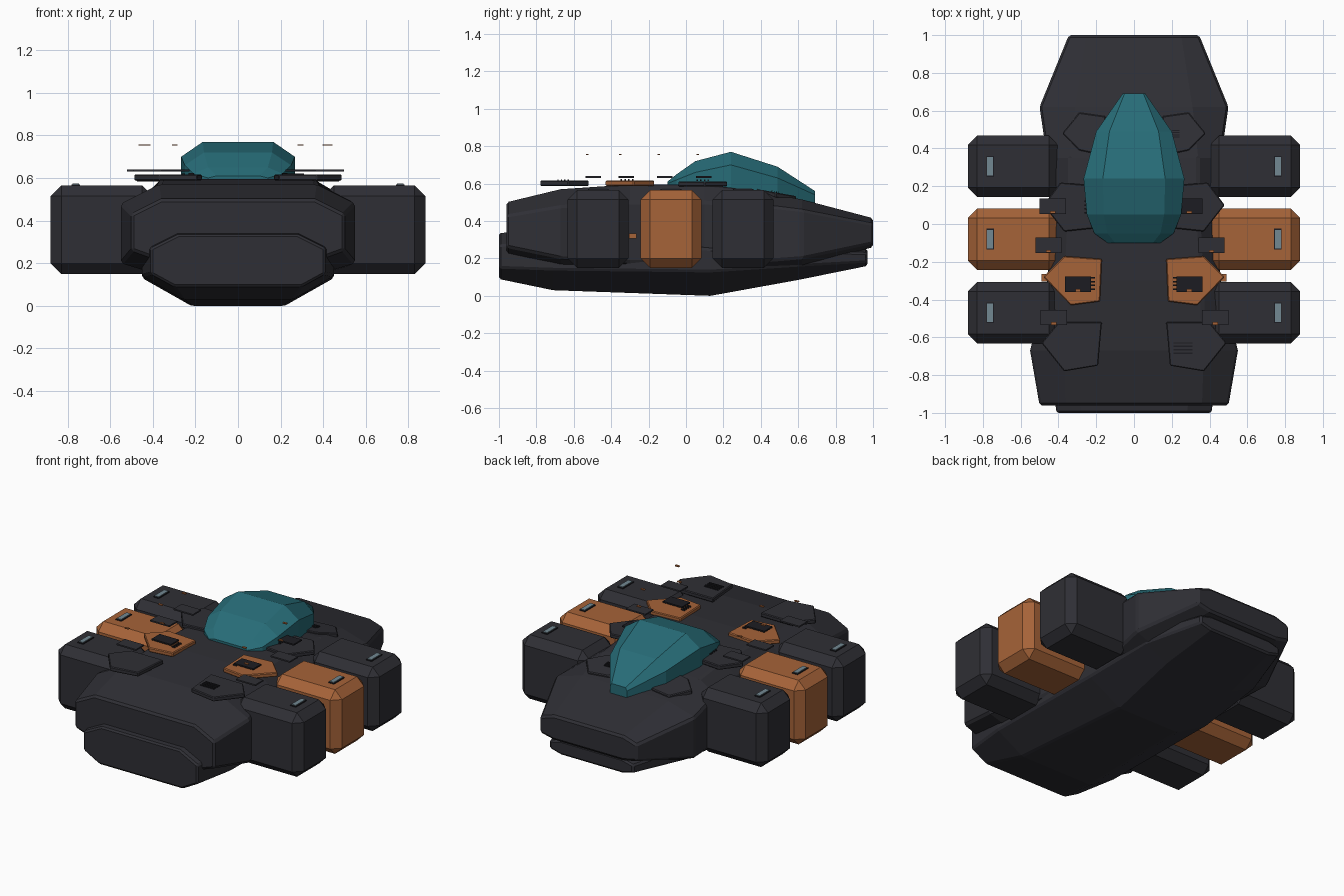
import bpy, bmesh
from mathutils import Matrix, Vector

cube = bpy.data.objects.get("Cube")
if cube:
    bpy.data.objects.remove(cube, do_unlink=True)


def material(name, rgb):
    m = bpy.data.materials.new(name)
    m.use_nodes = True
    m.diffuse_color = (*rgb, 1)
    m.node_tree.nodes["Principled BSDF"].inputs["Base Color"].default_value = (*rgb, 1)
    return m


DARK = material("dark hull", (.028, .028, .035))
BLACK = material("black trim", (.012, .012, .016))
ORANGE = material("burnt orange", (.38, .125, .04))
TEAL = material("teal glass", (.02, .15, .185))
LIGHT = material("pale lamp", (.17, .25, .29))


def finish(name, bm, mat, bevel=0):
    bmesh.ops.recalc_face_normals(bm, faces=bm.faces)
    mesh = bpy.data.meshes.new(name)
    bm.to_mesh(mesh)
    bm.free()
    ob = bpy.data.objects.new(name, mesh)
    bpy.context.collection.objects.link(ob)
    mesh.materials.append(mat)
    if bevel:
        mod = ob.modifiers.new("edge", "BEVEL")
        mod.width, mod.segments, mod.limit_method = bevel, 1, 'ANGLE'
        mod.angle_limit = .5
    return ob


def box(name, centre, size, mat, bevel=0):
    bm = bmesh.new()
    bmesh.ops.create_cube(bm, size=1, matrix=Matrix.Translation(centre) @ Matrix.Diagonal((*size, 1)))
    return finish(name, bm, mat, bevel)


def loft(name, sections, mat, bevel=0):
    """Skin eight-sided rings: y, side, top and bottom half widths, four heights."""
    bm = bmesh.new()
    rings = []
    for y, side, top, bottom, z3, z2, z1, z0 in sections:
        half = [(bottom, z0), (side, z1), (side, z2), (top, z3)]
        pts = half + [(-x, z) for x, z in reversed(half)]
        rings.append([bm.verts.new((x, y, z)) for x, z in pts])
    for a, b in zip(rings, rings[1:]):
        for i in range(8):
            j = (i + 1) % 8
            bm.faces.new((a[i], a[j], b[j], b[i]))
    bm.faces.new(rings[0])
    bm.faces.new(rings[-1])
    return finish(name, bm, mat, bevel)


def plate(name, outline, z, thick, mat, side, slope=0):
    bm = bmesh.new()
    y0 = sum(p[1] for p in outline) / len(outline)
    face = bm.faces.new([bm.verts.new((side * x, y, z + slope * (y - y0))) for x, y in outline])
    new = bmesh.ops.extrude_face_region(bm, geom=[face])["geom"]
    bmesh.ops.translate(bm, vec=Vector((0, 0, thick)),
                        verts=[v for v in new if isinstance(v, bmesh.types.BMVert)])
    return finish(name, bm, mat, .005)


# Hull halves
loft("upper_hull", [
    (-.96, .50, .36, .36, .50, .43, .26, .21),
    (-.67, .55, .37, .42, .57, .48, .20, .16),
    (-.30, .46, .36, .40, .595, .50, .18, .14),
    (.10, .43, .34, .38, .595, .50, .17, .13),
    (.35, .46, .34, .40, .565, .49, .18, .14),
    (.62, .50, .31, .40, .515, .46, .20, .16),
    (1.0, .345, .25, .25, .415, .385, .28, .26)], DARK, .012)
loft("lower_hull", [
    (-1.0, .41, .28, .30, .335, .27, .15, .09),
    (-.71, .45, .32, .26, .36, .30, .14, .03),
    (.13, .45, .32, .22, .30, .25, .13, 0),
    (.60, .42, .30, .25, .28, .24, .16, .085),
    (.97, .30, .22, .22, .25, .23, .18, .16)], DARK, .01)

# Faceted canopy
loft("canopy", [
    (-.10, .14, .10, .12, .61, .60, .58, .57),
    (-.05, .21, .14, .18, .65, .62, .58, .56),
    (.05, .25, .16, .22, .72, .66, .58, .55),
    (.24, .267, .165, .24, .77, .70, .58, .53),
    (.49, .20, .13, .18, .69, .63, .54, .50),
    (.69, .06, .05, .05, .56, .54, .50, .49)], TEAL)

# Side pods with lamps
for label, y, mat in (("front", -.47, DARK), ("middle", -.08, ORANGE), ("rear", .305, DARK)):
    for side, s in (("left", 1), ("right", -1)):
        box(f"{label}_{side}_pod", (s * .64, y, .357), (.48, .325, .415), mat, .05)
        box(f"{label}_{side}_lamp_frame", (s * .762, y, .566), (.04, .11, .008), BLACK)
        box(f"{label}_{side}_lamp", (s * .762, y, .57), (.03, .098, .009), LIGHT)

# Five-sided deck armour, mirrored
armour = [
    ("front", [(.40, -.52), (.17, -.52), (.19, -.75), (.37, -.78), (.49, -.63)], .588, DARK, 0),
    ("mid_front", [(.37, -.17), (.17, -.185), (.18, -.41), (.335, -.43), (.48, -.28)], .588, ORANGE, 0),
    ("mid_rear", [(.39, .22), (.17, .20), (.18, -.02), (.37, -.04), (.48, .10)], .584, DARK, 0),
    ("rear", [(.29, .59), (.15, .57), (.15, .36), (.29, .39), (.38, .48)], .525, DARK, -.18)]
for label, outline, z, mat, slope in armour:
    for side, s in (("left", 1), ("right", -1)):
        plate(f"{label}_{side}_armour", outline, z, .028, mat, s, slope)

# Thin hovering panels, each with a tiny marker above
panels = [(.43, -.495), (-.425, -.495), (.293, -.32), (-.297, -.32),
          (.41, -.113), (-.453, -.113), (.293, .095), (-.43, .095)]
for i, (x, y) in enumerate(panels):
    box(f"hover_panel_{i}", (x, y, .635), (.138, .082, .009), BLACK if abs(x) < .3 else DARK)
    box(f"marker_{i}", (x, y - .032, .755), (.028, .014, .006), ORANGE)

# Vent slats and side fittings
for i in range(4):
    box(f"front_vent_{i}", (.26, -.63 - i * .018, .618), (.10, .007, .006), BLACK)
    box(f"rear_vent_{i}", (.22, .46 + i * .012, .56 - i * .002), (.04, .005, .006), BLACK)
    for s in (1, -1):
        box(f"mid_vent_{i}_{s}", (s * .22, -.345 + i * .02, .62), (.025, .008, .008), BLACK)
        box(f"upper_vent_{i}_{s}", (s * .25, .06 + i * .02, .617), (.025, .008, .008), BLACK)
for s in (1, -1):
    box(f"side_fitting_{s}", (s * .47, -.285, .32), (.04, .04, .028), ORANGE)
